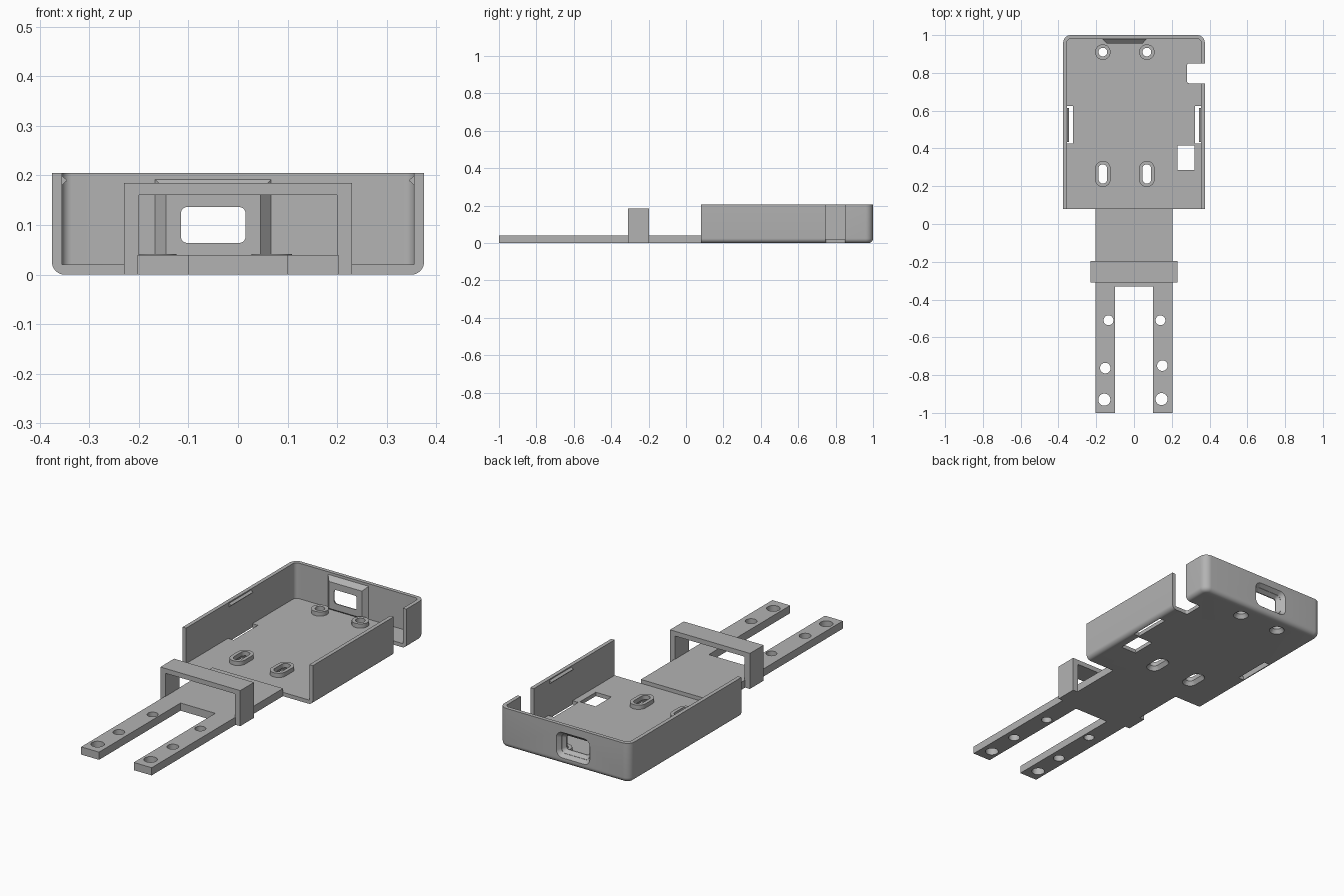
import bpy
import bmesh
import math

cube = bpy.data.objects.get("Cube")
if cube:
    bpy.data.objects.remove(cube, do_unlink=True)

grey = bpy.data.materials.new("plain grey")
grey.use_nodes = True
colour = (0.45, 0.45, 0.45, 1)
grey.diffuse_color = colour
grey.node_tree.nodes["Principled BSDF"].inputs["Base Color"].default_value = colour


def loft(name, rings):
    """Closed solid skinned through rings of equal point count."""
    bm = bmesh.new()
    loops = [[bm.verts.new(p) for p in ring] for ring in rings]
    n = len(loops[0])
    for a, b in zip(loops, loops[1:]):
        for i in range(n):
            j = (i + 1) % n
            bm.faces.new((a[i], a[j], b[j], b[i]))
    bm.faces.new(loops[0])
    bm.faces.new(loops[-1])
    bmesh.ops.recalc_face_normals(bm, faces=bm.faces)
    mesh = bpy.data.meshes.new(name)
    bm.to_mesh(mesh)
    bm.free()
    mesh.materials.append(grey)
    obj = bpy.data.objects.new(name, mesh)
    bpy.context.collection.objects.link(obj)
    return obj


def rounded(cx, cy, hx, hy, r, steps=8):
    """2D rounded rectangle; a circle or slot when r equals a half size."""
    if r <= 0:
        return [(cx + hx, cy + hy), (cx - hx, cy + hy), (cx - hx, cy - hy), (cx + hx, cy - hy)]
    r = min(r, min(hx, hy) - 0.0002)
    pts = []
    for q, (sx, sy) in enumerate(((1, 1), (-1, 1), (-1, -1), (1, -1))):
        for k in range(steps + 1):
            a = math.pi / 2 * (q + k / steps)
            pts.append((cx + sx * (hx - r) + r * math.cos(a), cy + sy * (hy - r) + r * math.sin(a)))
    return pts


def flat(pts, z):
    return [(x, y, z) for x, y in pts]


def upright(pts, y):
    return [(x, y, z) for x, z in pts]


def box(name, x0, x1, y0, y1, z0, z1, r=0):
    pts = rounded((x0 + x1) / 2, (y0 + y1) / 2, (x1 - x0) / 2, (y1 - y0) / 2, r)
    return loft(name, [flat(pts, z0), flat(pts, z1)])


def cut(obj, *cutters):
    """Subtract the cutters from the object and discard them."""
    bpy.context.view_layer.objects.active = obj
    for c in cutters:
        mod = obj.modifiers.new("cut", 'BOOLEAN')
        mod.operation, mod.solver, mod.object = 'DIFFERENCE', 'EXACT', c
        bpy.ops.object.modifier_apply(modifier=mod.name)
        bpy.data.objects.remove(c, do_unlink=True)


def smooth(obj):
    bpy.ops.object.select_all(action='DESELECT')
    obj.select_set(True)
    bpy.context.view_layer.objects.active = obj
    bpy.ops.object.shade_smooth_by_angle(angle=math.radians(30))


# Tray shell with rounded back corners and a rounded bottom edge, open at the front
FILLET = 0.025
rings = []
for k in range(7):
    a = math.pi / 2 * k / 6
    inset = FILLET * (1 - math.sin(a))
    plan = rounded(0, 0.5, 0.375 - inset, 0.5 - inset, 0.04 - inset)
    rings.append(flat(plan, FILLET * (1 - math.cos(a))))
rings.append(flat(rounded(0, 0.5, 0.375, 0.5, 0.04), 0.205))
tray = loft("tray", rings)
cut(tray,
    box("front_trim", -0.5, 0.5, -0.2, 0.08, -0.1, 0.3),
    box("cavity", -0.355, 0.355, -0.1, 0.98, 0.02, 0.3, 0.02),
    box("wall_notch", 0.28, 0.5, 0.745, 0.85, -0.1, 0.3, 0.012),
    box("floor_window", 0.23, 0.32, 0.285, 0.415, -0.1, 0.1),
    box("slot", -0.355, -0.323, 0.425, 0.625, -0.1, 0.1),
    box("slot", 0.323, 0.355, 0.425, 0.625, -0.1, 0.1))

# Tapered port through the back wall, with a sloped frame on the inside
PORT_X, PORT_Z = -0.05, 0.1


def port_cutter():
    sections = ((1.01, 0.104, 0.074, 0.04), (0.96, 0.065, 0.036, 0.012), (0.9, 0.065, 0.036, 0.012))
    return loft("port", [upright(rounded(PORT_X, PORT_Z, hx, hz, r), y) for y, hx, hz, r in sections])


port_frame = loft("port_frame", [
    upright(rounded(PORT_X, PORT_Z, 0.117, 0.092, 0), 0.979),
    upright(rounded(PORT_X, PORT_Z, 0.095, 0.07, 0), 0.955)])
cut(port_frame, port_cutter())
cut(tray, port_cutter())

# Standoffs, round at the back and slotted at the front, countersunk from below
for y, stretch, kind in ((0.91, 0, "round"), (0.265, 0.028, "slotted")):
    for x, side in ((-0.165, "right"), (0.068, "left")):
        def ring(r, z):
            return flat(rounded(x, y, r, r + stretch, r), z)

        def hole():
            return loft("hole", [ring(0.04, -0.005), ring(0.036, 0.002), ring(0.023, 0.02), ring(0.023, 0.1)])

        standoff = loft(f"{kind}_standoff_{side}", [ring(0.041, 0.012), ring(0.041, 0.042)])
        cut(standoff, hole())
        cut(tray, hole())
        smooth(standoff)
smooth(tray)
smooth(port_frame)

# Snap ridges near the top of both side walls
for s, side in ((-1, "right"), (1, "left")):
    ridge = [(s * 0.36, 0.176), (s * 0.344, 0.19), (s * 0.36, 0.203)]
    loft(f"snap_ridge_{side}", [upright(ridge, 0.435), upright(ridge, 0.615)])

# Forked arm with three holes in each prong
W, P = 0.203, 0.1
fork = [(-W, 0.081), (-W, -1), (-P, -1), (-P, -0.33), (P, -0.33), (P, -1), (W, -1), (W, 0.081)]
arm = loft("forked_arm", [flat(fork, 0), flat(fork, 0.04)])
for x, y, r in ((-0.135, -0.51, 0.026), (-0.152, -0.763, 0.028), (-0.157, -0.93, 0.032),
                (0.14, -0.51, 0.026), (0.15, -0.75, 0.028), (0.146, -0.927, 0.032)):
    cut(arm, box("hole", x - r, x + r, y - r, y + r, -0.1, 0.1, r))
smooth(arm)

# Strap loop over the arm
arch = [(-0.23, 0), (-0.23, 0.185), (0.23, 0.185), (0.23, 0),
        (0.2, 0), (0.2, 0.16), (-0.2, 0.16), (-0.2, 0)]
loft("strap_loop", [upright(arch, -0.31), upright(arch, -0.197)])
